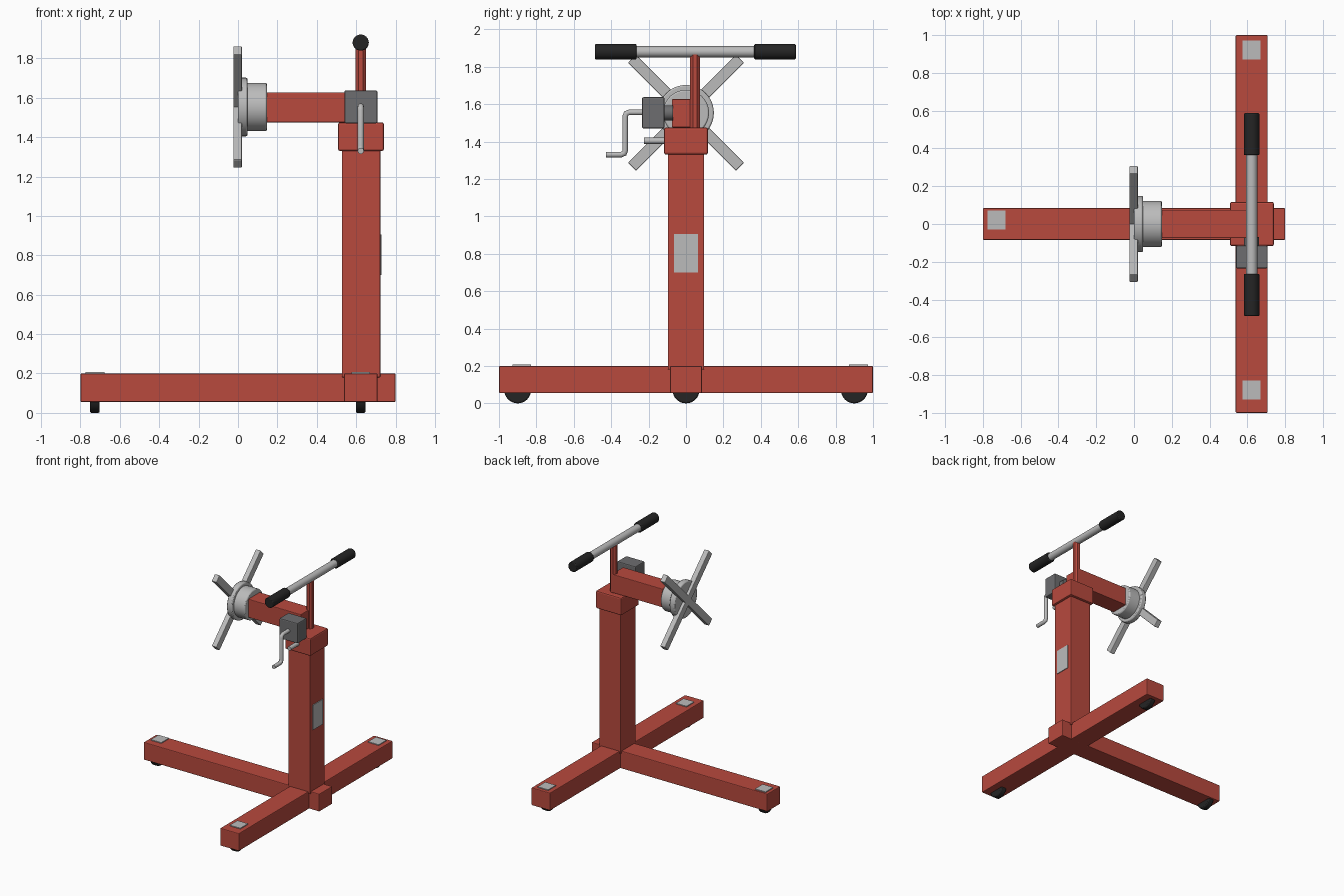
import bpy
import math
from mathutils import Vector

if "Cube" in bpy.data.objects:
    bpy.data.objects.remove(bpy.data.objects["Cube"])


def material(name, rgb):
    m = bpy.data.materials.new(name)
    m.diffuse_color = (*rgb, 1)
    m.use_nodes = True
    m.node_tree.nodes["Principled BSDF"].inputs["Base Color"].default_value = m.diffuse_color
    return m


RED = material("red paint", (0.48, 0.067, 0.048))
STEEL = material("light steel", (0.50, 0.50, 0.50))
IRON = material("dark grey iron", (0.155, 0.155, 0.16))
RUBBER = material("black rubber", (0.018, 0.018, 0.018))


def finish(ob, name, mat, bevel=0.0, segments=2):
    ob.name = name
    ob.data.materials.append(mat)
    if bevel:
        b = ob.modifiers.new("bevel", 'BEVEL')
        b.width = bevel
        b.segments = segments
        b.limit_method = 'ANGLE'
        b.angle_limit = math.radians(50)
    return ob


def box(name, mat, lo, hi, bevel=0.0):
    lo, hi = Vector(lo), Vector(hi)
    bpy.ops.mesh.primitive_cube_add(size=1, location=(lo + hi) / 2)
    ob = bpy.context.object
    ob.scale = hi - lo
    bpy.ops.object.transform_apply(location=False, rotation=False, scale=True)
    return finish(ob, name, mat, bevel)


def rod(name, mat, a, b, r, sides=32, bevel=0.0, smooth=True):
    a, b = Vector(a), Vector(b)
    bpy.ops.mesh.primitive_cylinder_add(vertices=sides, radius=r, depth=(b - a).length,
                                        location=(a + b) / 2)
    ob = bpy.context.object
    ob.rotation_euler = (b - a).to_track_quat('Z', 'Y').to_euler()
    if smooth:
        bpy.ops.object.shade_smooth_by_angle(angle=math.radians(40))
    return finish(ob, name, mat, bevel)


PX = 0.623    # x of the post centre line
HZ = 1.553    # height of the rotating head axis

# T-shaped base
box("long_base_beam", RED, (-0.8, -0.085, 0.055), (0.8, 0.085, 0.2), 0.006)
box("cross_base_beam", RED, (0.538, -1, 0.055), (0.708, 1, 0.2), 0.006)

# Casters with their top plates
for x, y in ((-0.727, 0), (PX, -0.9), (PX, 0.9)):
    rod("caster_wheel", RUBBER, (x - 0.025, y, 0.072), (x + 0.025, y, 0.072), 0.072, 32, 0.008)
    box("caster_plate", STEEL, (x - 0.048, y - 0.028, 0.199), (x + 0.048, y + 0.072, 0.207))

# Upright post, collar and label
box("post", RED, (0.527, -0.097, 0.18), (0.723, 0.097, 1.4), 0.006)
box("collar", RED, (0.508, -0.117, 1.33), (0.741, 0.117, 1.475), 0.01)
box("label_plate", STEEL, (0.722, -0.065, 0.7), (0.729, 0.065, 0.905))

# Head arm and rotating hub
box("head_arm", RED, (0.12, -0.075, 1.475), (0.625, 0.075, 1.627), 0.005)
rod("hub_drum", STEEL, (0.04, 0, HZ), (0.147, 0, HZ), 0.123, 48, 0.008)
rod("hub_flange", STEEL, (0, 0, HZ), (0.048, 0, HZ), 0.149, 48, 0.008)

# Crossed mounting bars
for angle in (45, -45):
    bar = box("mounting_bar", STEEL, (-0.024, -0.408, HZ - 0.03), (0.02, 0.408, HZ + 0.03), 0.005)
    bar.rotation_euler.x = math.radians(angle)

# Gearbox, locking pin and crank
box("gearbox", IRON, (0.54, -0.235, 1.47), (0.708, -0.115, 1.637), 0.008)
rod("gear_shaft", IRON, (PX, -0.13, HZ), (PX, -0.07, HZ), 0.04)
rod("locking_pin", STEEL, (PX, -0.225, 1.404), (PX, -0.1, 1.404), 0.017, 16)
curve = bpy.data.curves.new("crank", 'CURVE')
curve.dimensions = '3D'
curve.bevel_depth = 0.016
curve.bevel_resolution = 3
curve.use_fill_caps = True
path = [(-0.22, 1.556), (-0.303, 1.556), (-0.32, 1.55), (-0.325, 1.534),
        (-0.325, 1.352), (-0.33, 1.337), (-0.347, 1.33), (-0.427, 1.33)]
spline = curve.splines.new('POLY')
spline.points.add(len(path) - 1)
for p, (y, z) in zip(spline.points, path):
    p.co = (PX, y, z, 1)
crank = bpy.data.objects.new("crank_handle", curve)
bpy.context.collection.objects.link(crank)
curve.materials.append(STEEL)

# Push handle: stem, bar and two grips
CY, GZ = 0.05, 1.88
stem = rod("handle_stem", RED, (PX, CY - 0.002, 1.46), (PX, CY - 0.002, GZ - 0.01), 0.028, 8, smooth=False)
stem.rotation_euler.z += math.radians(22.5)
rod("handle_bar", STEEL, (PX, CY - 0.5, GZ), (PX, CY + 0.5, GZ), 0.03)
for s in (-1, 1):
    rod("handle_grip", RUBBER, (PX, CY + s * 0.314, GZ), (PX, CY + s * 0.537, GZ), 0.041, 32, 0.006)
